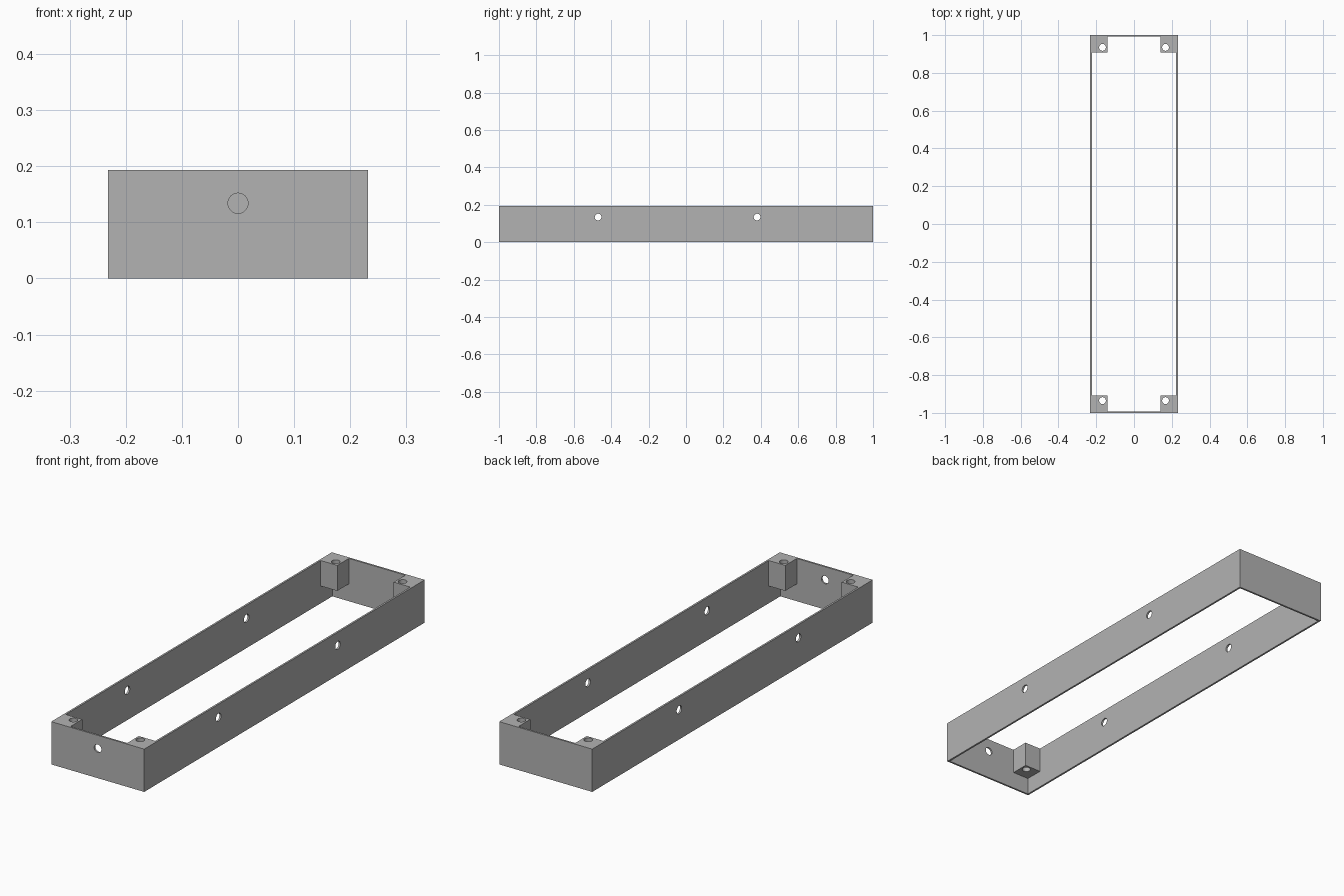
import bpy
from math import radians
from mathutils import Matrix

cube = bpy.data.objects.get("Cube")
if cube:
    bpy.data.objects.remove(cube, do_unlink=True)

# Overall sizes
HALF_X, HALF_Y, HEIGHT = 0.232, 1.0, 0.193
WALL = 0.0085
POST, POST_BOTTOM = 0.091, 0.078
HOLE_R, HOLE_Z = 0.018, 0.134

grey = bpy.data.materials.new("plain grey")
grey.use_nodes = True
colour = (0.45, 0.45, 0.45, 1)
grey.diffuse_color = colour
grey.node_tree.nodes["Principled BSDF"].inputs["Base Color"].default_value = colour


def box(name, low, high):
    bpy.ops.mesh.primitive_cube_add(size=1)
    ob = bpy.context.object
    ob.name = name
    size = [h - l for l, h in zip(low, high)]
    centre = [(h + l) / 2 for l, h in zip(low, high)]
    ob.data.transform(Matrix.Translation(centre) @ Matrix.Diagonal((*size, 1)))
    ob.data.materials.append(grey)
    return ob


def drill(name, centre, length, rotation=(0, 0, 0)):
    bpy.ops.mesh.primitive_cylinder_add(vertices=32, radius=HOLE_R, depth=length,
                                        location=centre, rotation=rotation)
    ob = bpy.context.object
    ob.name = name
    ob.data.materials.append(grey)
    return ob


def combine(target, tool, operation):
    tool.hide_render = True
    mod = target.modifiers.new(tool.name, "BOOLEAN")
    mod.operation, mod.solver, mod.object = operation, "EXACT", tool
    bpy.context.view_layer.objects.active = target
    bpy.ops.object.modifier_apply(modifier=mod.name)
    bpy.data.objects.remove(tool, do_unlink=True)


# Open rectangular frame
frame = box("frame", (-HALF_X, -HALF_Y, 0), (HALF_X, HALF_Y, HEIGHT))
opening = box("opening", (WALL - HALF_X, WALL - HALF_Y, -0.1),
              (HALF_X - WALL, HALF_Y - WALL, HEIGHT + 0.1))
combine(frame, opening, "DIFFERENCE")

# Short screw posts hanging from the top in each corner
for sx in (-1, 1):
    for sy in (-1, 1):
        xs = sorted((sx * HALF_X, sx * (HALF_X - POST)))
        ys = sorted((sy * HALF_Y, sy * (HALF_Y - POST)))
        post = box("corner_post", (xs[0], ys[0], POST_BOTTOM), (xs[1], ys[1], HEIGHT))
        combine(frame, post, "UNION")
        combine(frame, drill("screw_hole", (sx * 0.167, sy * 0.935, 0.14), 0.4),
                "DIFFERENCE")

# Holes through both long walls, and one in the front wall
for y in (-0.47, 0.38):
    combine(frame, drill("side_hole", (0, y, HOLE_Z), 1, (0, radians(90), 0)),
            "DIFFERENCE")
combine(frame, drill("front_hole", (0, -HALF_Y, HOLE_Z), 0.1, (radians(90), 0, 0)),
        "DIFFERENCE")

# Round hole walls, crisp edges
bpy.ops.object.select_all(action="DESELECT")
frame.select_set(True)
bpy.context.view_layer.objects.active = frame
bpy.ops.object.shade_smooth_by_angle(angle=radians(30))
